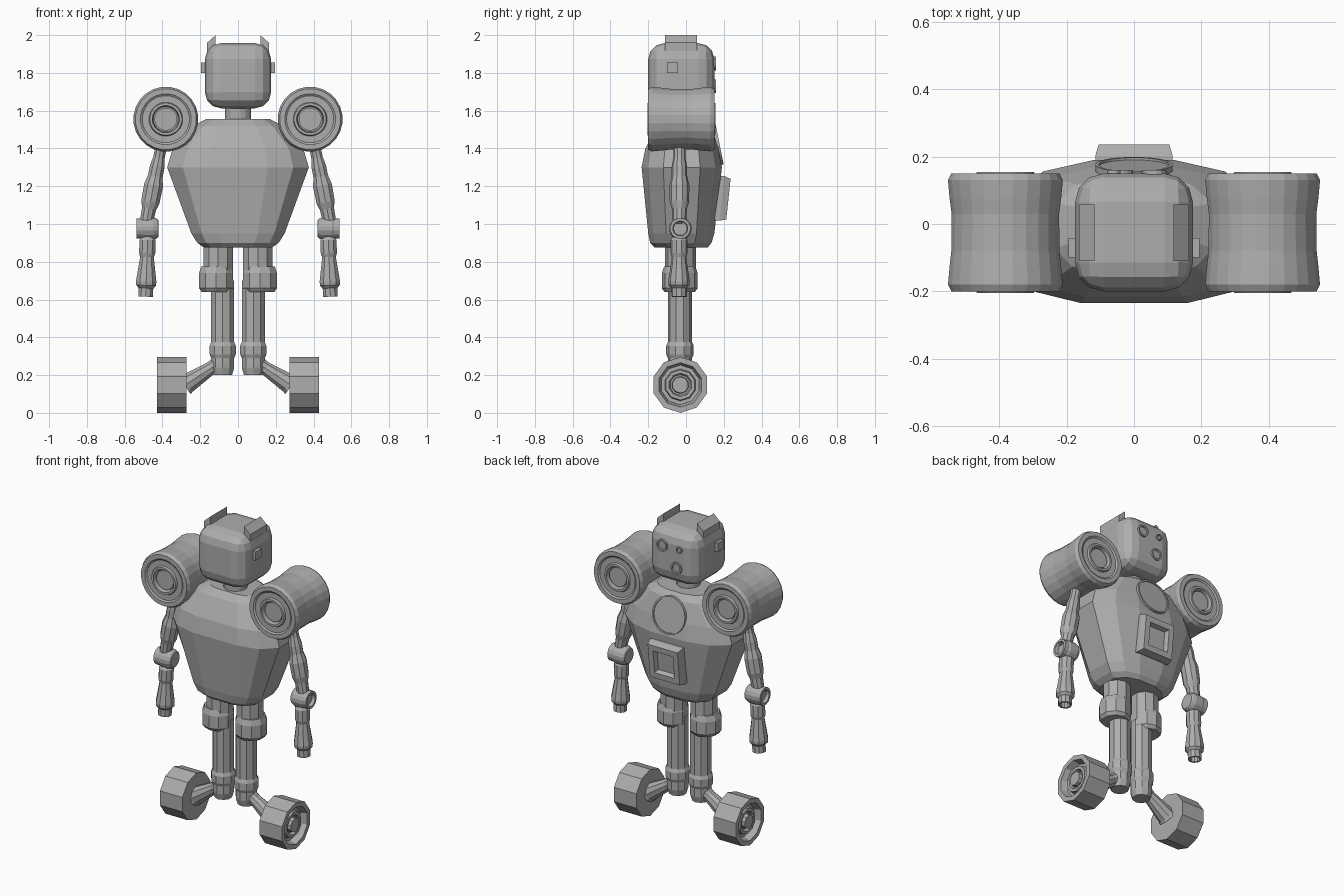
import bpy, bmesh, math
from mathutils import Vector, Matrix

grey = bpy.data.materials.new("plain_grey")
grey.diffuse_color = (0.42, 0.42, 0.42, 1)


def finish(name, bm):
    bmesh.ops.recalc_face_normals(bm, faces=bm.faces[:])
    me = bpy.data.meshes.new(name)
    bm.to_mesh(me)
    bm.free()
    me.materials.append(grey)
    ob = bpy.data.objects.new(name, me)
    bpy.context.collection.objects.link(ob)
    return ob


def loft(name, rings):
    """Skin a list of point rings and cap both ends."""
    bm = bmesh.new()
    vs = [[bm.verts.new(p) for p in ring] for ring in rings]
    n = len(vs[0])
    for a, b in zip(vs, vs[1:]):
        for i in range(n):
            j = (i + 1) % n
            bm.faces.new((a[i], a[j], b[j], b[i]))
    bm.faces.new(vs[0])
    bm.faces.new(vs[-1])
    return finish(name, bm)


def lathe(name, origin, axis, profile, n=12, side=1, phase=0.5):
    """Revolve (radius, distance) pairs about an axis; side=-1 mirrors in x."""
    q = Vector((0, 0, 1)).rotation_difference(Vector(axis).normalized())
    rings = []
    for r, t in profile:
        ring = []
        for i in range(n):
            a = 2 * math.pi * (i + phase) / n
            p = Vector(origin) + q @ Vector((r * math.cos(a), r * math.sin(a), t))
            ring.append((p.x * side, p.y, p.z))
        rings.append(ring)
    return loft(name, rings)


def prism(name, outline, y0, y1, side=1):
    return loft(name, [[(x * side, y, z) for x, z in outline] for y in (y0, y1)])


# Torso: stacked chamfered sections (z, half width, front y, back y)
def section(z, w, f, b):
    half = [(0.42 * w, f), (0.78 * w, f + 0.13 * (b - f) * 0.6),
            (w, f + 0.27 * (b - f)), (w, b - 0.27 * (b - f)),
            (0.72 * w, b - 0.08 * (b - f)), (0.32 * w, b)]
    return [(x, y, z) for x, y in half] + [(-x, y, z) for x, y in reversed(half)]


loft("torso", [section(*s) for s in (
    (0.875, 0.18, -0.165, 0.115), (0.90, 0.215, -0.19, 0.135),
    (0.95, 0.247, -0.20, 0.15), (1.30, 0.375, -0.235, 0.19),
    (1.40, 0.345, -0.215, 0.17), (1.52, 0.235, -0.15, 0.14),
    (1.555, 0.17, -0.11, 0.11))])

# Chest disc and framed hatch on the +y side
lathe("chest_disc", (0, 0.165, 1.425), (0, 1, 0.2),
      [(0.115, -0.05), (0.115, 0.012), (0.105, 0.012), (0.105, 0.005)], 24)
q = Matrix.Translation((0, 0.178, 1.137)) @ Matrix.Rotation(-0.105, 4, 'X')


def square(h, y):
    return [q @ Vector((x * h, y, z * h * 1.03)) for x, z in ((-1, -1), (1, -1), (1, 1), (-1, 1))]


loft("chest_hatch", [square(0.115, -0.04), square(0.115, 0.012), square(0.105, 0.047),
                     square(0.07, 0.047), square(0.06, 0.02)])

# Neck and head
lathe("neck", (0, -0.025, 1.53), (0, 0, 1), [(0.07, 0), (0.07, 0.12)], 16)
bm = bmesh.new()
bmesh.ops.create_cube(bm, size=1)
bmesh.ops.scale(bm, vec=(0.35, 0.35, 0.345), verts=bm.verts[:])
bmesh.ops.translate(bm, vec=(0, -0.025, 1.785), verts=bm.verts[:])
bmesh.ops.bevel(bm, geom=bm.edges[:], offset=0.085, offset_type='OFFSET',
                segments=3, profile=0.5, affect='EDGES')
finish("head", bm)

# Face rings: two of one size and one small
for name, x, z, r in (("eye_large", 0.06, 1.85, 0.037), ("eye_small", -0.06, 1.85, 0.02),
                      ("mouth_ring", -0.04, 1.73, 0.037)):
    lathe(name, (x, 0.14, z), (0, 1, 0),
          [(r, 0), (r, 0.02), (r * 0.75, 0.02), (r * 0.7, 0.012)], 16)

for s in (-1, 1):
    # Ear box and top fin
    prism("ear_box", [(0.16, 1.80), (0.195, 1.80), (0.195, 1.855), (0.16, 1.855)], -0.1, -0.042, s)
    prism("head_fin", [(0.118, 1.92), (0.163, 1.89), (0.163, 1.96), (0.118, 2.0)], -0.11, 0.058, s)

    # Shoulder drum with ringed hubs at both ends
    end = [(0.172, 0.155), (0.162, 0.175), (0.135, 0.175), (0.125, 0.168), (0.09, 0.168),
           (0.085, 0.18), (0.072, 0.18), (0.066, 0.14), (0.06, 0.14), (0.06, 0.165)]
    prof = [(r, -t) for r, t in reversed(end)]
    prof += [(0.167, 0.1 * -1), (0.162, -0.055), (0.161, 0.055), (0.167, 0.1)] + end
    lathe("shoulder_drum", (0.382, -0.025, 1.555), (0, 1, 0), prof, 24, s)

    # Arm: upper arm, elbow, forearm and wrist
    lathe("upper_arm", (0.405, -0.035, 1.42), (0.072, 0, -0.37),
          [(0.032, 0), (0.032, 0.07), (0.041, 0.12), (0.041, 0.17), (0.053, 0.22),
           (0.051, 0.31), (0.04, 0.345), (0.036, 0.43)], 10, s)
    lathe("elbow", (0.477, -0.03, 0.976), (1, 0, 0),
          [(0.045, -0.055), (0.052, -0.05), (0.06, -0.03), (0.06, 0.02), (0.055, 0.03),
           (0.055, 0.06), (0.04, 0.06), (0.036, 0.04)], 16, s)
    lathe("forearm", (0.477, -0.037, 0.96), (0.012, 0, -0.345),
          [(0.036, 0), (0.036, 0.03), (0.045, 0.045), (0.045, 0.115), (0.038, 0.135),
           (0.057, 0.265), (0.055, 0.285), (0.041, 0.3), (0.041, 0.345), (0.03, 0.345),
           (0.026, 0.31)], 10, s)

    # Leg: thigh, knee collar, shin with ankle band
    lathe("thigh", (0.105, -0.03, 0.66), (0, 0, 1), [(0.082, 0), (0.082, 0.25)], 10, s)
    lathe("knee_collar", (0.116, -0.033, 0.64), (0, 0, 1),
          [(0.08, 0), (0.095, 0.02), (0.095, 0.1), (0.083, 0.135)], 10, s)
    lathe("shin", (0.081, -0.032, 0.2), (0, 0, 1),
          [(0.052, 0), (0.064, 0.04), (0.064, 0.09), (0.073, 0.11), (0.073, 0.155),
           (0.064, 0.175), (0.064, 0.5)], 10, s)

    # Flaring strut out to the wheel
    lathe("wheel_strut", (0.085, -0.032, 0.275), (0.2, 0, -0.13),
          [(0.045, 0), (0.037, 0.07), (0.055, 0.22), (0.06, 0.235)], 10, s)

    # Ten-sided wheel with dished outer face and hub
    lathe("wheel", (0.272, -0.03, 0.148), (1, 0, 0),
          [(0.148, 0), (0.148, 0.158), (0.118, 0.158), (0.105, 0.115), (0.085, 0.115),
           (0.08, 0.14), (0.062, 0.14), (0.055, 0.12), (0.046, 0.12), (0.043, 0.15)],
          10, s, 0.0)
